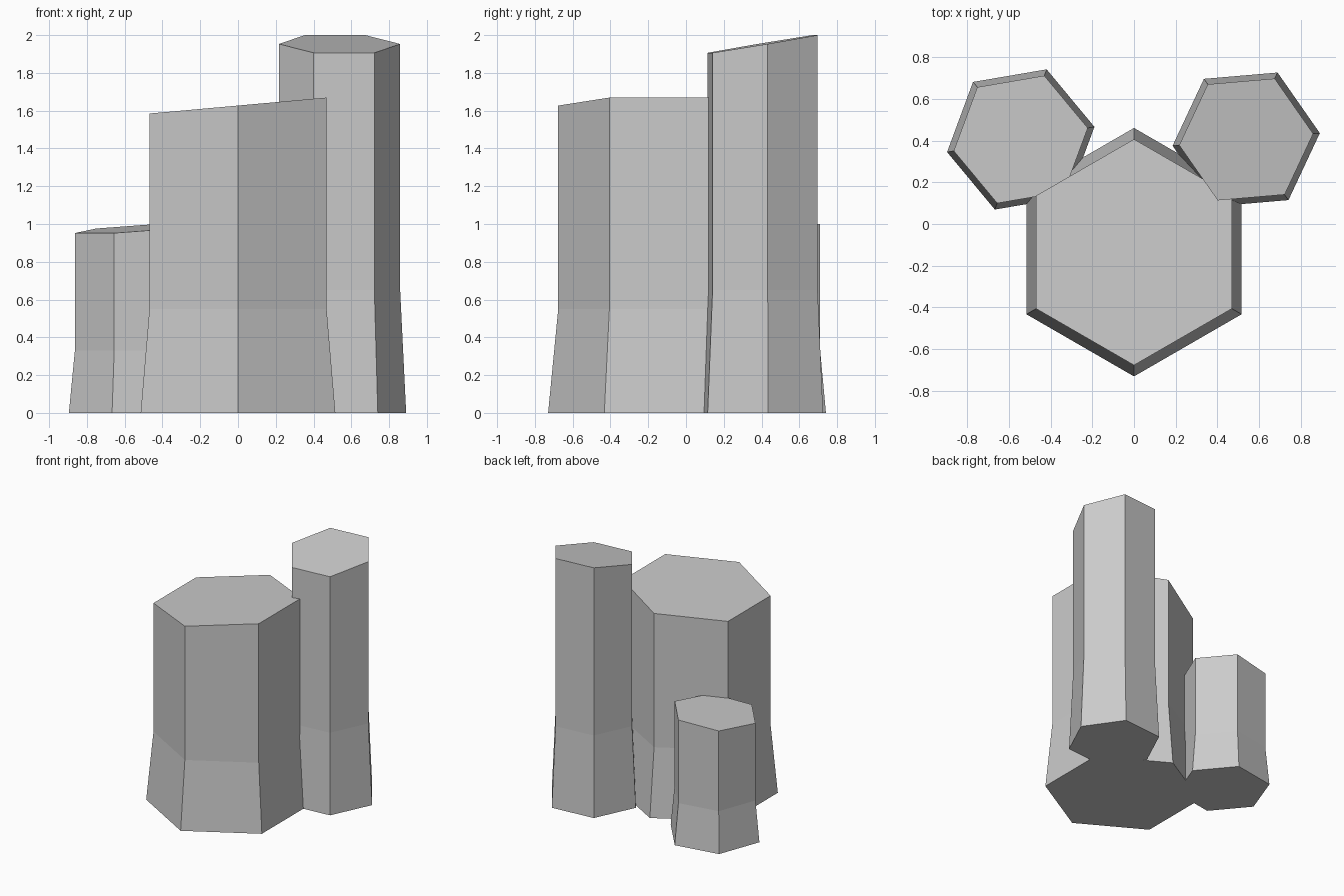
import bpy, bmesh
from math import radians, cos, sin

if "Cube" in bpy.data.objects:
    bpy.data.objects.remove(bpy.data.objects["Cube"])


def column(name, x, y, radius, turn, ring_z, top_z, slope, slope_angle):
    """Hexagonal column: flared foot, straight shaft, slanted flat top."""
    bm = bmesh.new()
    angles = [radians(turn + 60 * i) for i in range(6)]
    gx, gy = slope * cos(radians(slope_angle)), slope * sin(radians(slope_angle))
    shaft = radius * 0.91

    def ring(r, height):
        pts = [(r * cos(a), r * sin(a)) for a in angles]
        return [bm.verts.new((px, py, height(px, py))) for px, py in pts]

    rings = [
        ring(radius, lambda px, py: 0),
        ring(shaft, lambda px, py: ring_z),
        ring(shaft, lambda px, py: top_z + gx * px + gy * py),
    ]
    for low, high in zip(rings, rings[1:]):
        for i in range(6):
            j = (i + 1) % 6
            bm.faces.new((low[i], low[j], high[j], high[i]))
    bm.faces.new(rings[0][::-1])
    bm.faces.new(rings[-1])

    mesh = bpy.data.meshes.new(name)
    bm.to_mesh(mesh)
    bm.free()
    obj = bpy.data.objects.new(name, mesh)
    obj.location = (x, y, 0)
    bpy.context.collection.objects.link(obj)
    return obj


# Wide column at the front, short one back left, tall one back right
column("wide_column", 0.0, -0.135, 0.595, 30, 0.55, 1.627, 0.09, 0)
column("short_column", -0.5425, 0.405, 0.358, 9.7, 0.33, 0.976, 0.085, 39.7)
column("tall_column", 0.5375, 0.405, 0.354, 4.9, 0.65, 1.953, 0.168, 94.9)
